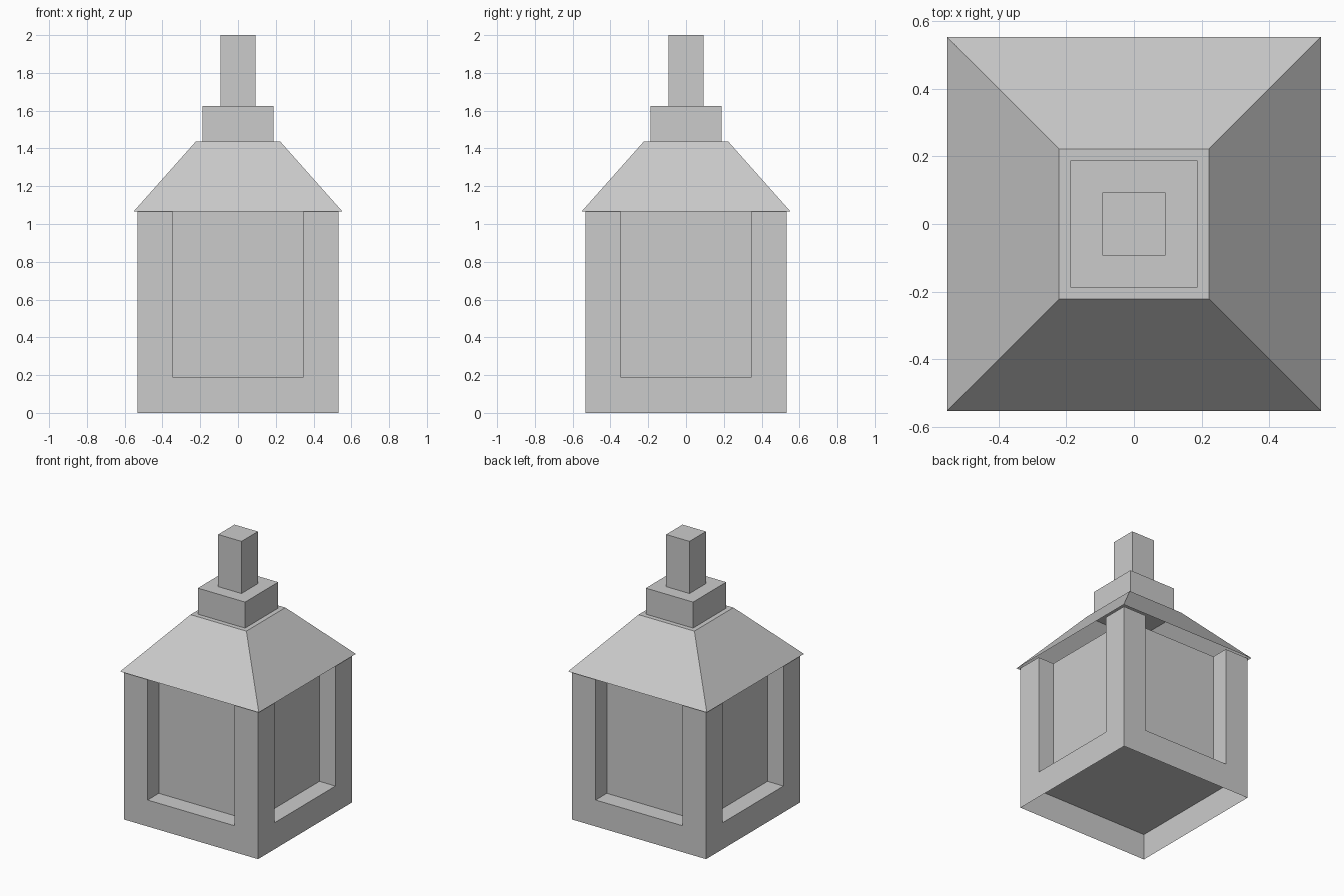
import bpy
from mathutils import Matrix, Vector
from math import pi

if "Cube" in bpy.data.objects:
    bpy.data.objects.remove(bpy.data.objects["Cube"])


def add_mesh(name, verts, faces):
    mesh = bpy.data.meshes.new(name)
    mesh.from_pydata(verts, [], faces)
    obj = bpy.data.objects.new(name, mesh)
    bpy.context.collection.objects.link(obj)
    return obj


def loft(name, bottom, top, z0, z1, cap_top=False, cap_bottom=False):
    """Walls between two counter-clockwise plan outlines, with optional caps."""
    n = len(bottom)
    verts = [(x, y, z0) for x, y in bottom] + [(x, y, z1) for x, y in top]
    faces = [(i, (i + 1) % n, n + (i + 1) % n, n + i) for i in range(n)]
    if cap_top:
        faces.append(tuple(range(n, 2 * n)))
    if cap_bottom:
        faces.append(tuple(reversed(range(n))))
    return add_mesh(name, verts, faces)


def square(r):
    return [(-r, -r), (r, -r), (r, r), (-r, r)]


BODY, WINDOW, PANE = 0.533, 0.346, 0.406
SILL, EAVES, ROOF_TOP, COLLAR_TOP = 0.19, 1.067, 1.438, 1.625

# Hollow base: skirt open underneath, closed by the floor that forms the sills
loft("base_with_sill", square(BODY), square(BODY), 0, SILL, cap_top=True)

# Corner posts and recessed panes: one side of the plan, turned four times
side = [(-BODY, -BODY), (-WINDOW, -BODY), (-WINDOW, -PANE),
        (WINDOW, -PANE), (WINDOW, -BODY)]
outline = []
for k in range(4):
    turn = Matrix.Rotation(k * pi / 2, 2)
    outline += [tuple(turn @ Vector(p)) for p in side]
loft("posts_and_panes", outline, outline, SILL, EAVES)

# Sloped roof, open underneath
loft("roof", square(0.552), square(0.222), EAVES, ROOF_TOP, cap_top=True)

# Collar and chimney
loft("collar", square(0.188), square(0.188), ROOF_TOP, COLLAR_TOP, cap_top=True)
loft("chimney", square(0.093), square(0.093), COLLAR_TOP, 2.0, cap_top=True)
